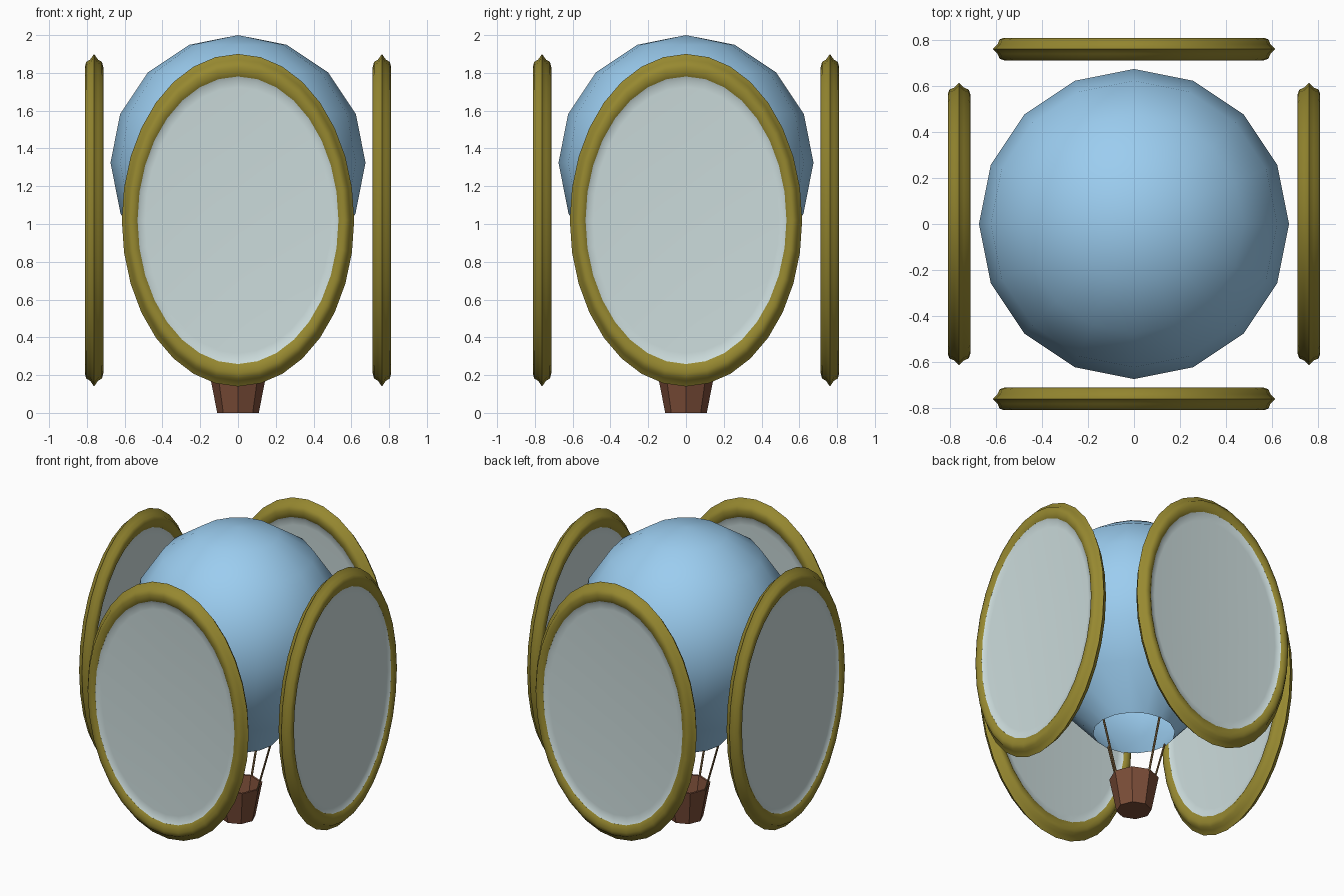
import bpy, bmesh, math
from mathutils import Vector

if "Cube" in bpy.data.objects:
    bpy.data.objects.remove(bpy.data.objects["Cube"])


def material(name, rgb):
    m = bpy.data.materials.new(name)
    m.diffuse_color = (*rgb, 1)
    m.use_nodes = True
    m.node_tree.nodes["Principled BSDF"].inputs["Base Color"].default_value = m.diffuse_color
    return m


BLUE = material("sky_blue", (0.33, 0.61, 0.87))
GOLD = material("old_gold", (0.31, 0.25, 0.03))
GLASS = material("pale_glass", (0.60, 0.71, 0.71))
BROWN = material("wicker_brown", (0.20, 0.075, 0.04))
ROPE = material("rope_tan", (0.22, 0.13, 0.05))


def lathe(name, profile, sides, mat, place, smooth=40, closed=False):
    """Revolve (radius, height) points; place(r, angle, h) gives the position."""
    bm = bmesh.new()
    rings = []
    for r, h in profile:
        if r == 0:
            rings.append([bm.verts.new(place(0, 0, h))] * sides)
        else:
            rings.append([bm.verts.new(place(r, math.tau * i / sides, h)) for i in range(sides)])
    pairs = list(zip(rings, rings[1:]))
    if closed:
        pairs.append((rings[-1], rings[0]))
    for a, b in pairs:
        for i in range(sides):
            j = (i + 1) % sides
            bm.faces.new(dict.fromkeys((a[i], a[j], b[j], b[i])))
    bmesh.ops.recalc_face_normals(bm, faces=bm.faces)
    me = bpy.data.meshes.new(name)
    bm.to_mesh(me)
    bm.free()
    me.materials.append(mat)
    ob = bpy.data.objects.new(name, me)
    bpy.context.collection.objects.link(ob)
    if smooth:
        bpy.ops.object.select_all(action='DESELECT')
        bpy.context.view_layer.objects.active = ob
        ob.select_set(True)
        bpy.ops.object.shade_smooth_by_angle(angle=math.radians(smooth))
    return ob


def upright(r, a, h):
    return (r * math.cos(a), r * math.sin(a), h)


# Balloon envelope: round top, lower part drawn down to an open mouth
R, CZ = 0.675, 1.325
MOUTH_Z, MOUTH_R = 0.56, 0.256
profile = [(0, CZ + R)]
for k in range(1, 5):
    a = math.radians(22.5 * k)
    profile.append((R * math.sin(a), CZ + R * math.cos(a)))
profile += [(0.622, 1.055), (0.477, 0.81), (MOUTH_R, MOUTH_Z)]
lathe("balloon_envelope", profile, 16, BLUE, upright)

# Basket: tapered tub with an open top
lathe("basket", [(0, 0), (0.11, 0), (0.155, 0.23), (0.14, 0.23), (0.10, 0.02), (0, 0.02)],
      8, BROWN, upright, smooth=0)

# Ropes from the basket rim to the mouth
for k, side in enumerate(("right", "back", "left", "front")):
    a = math.pi / 2 * k
    low, high = Vector(upright(0.147, a, 0.22)), Vector(upright(MOUTH_R - 0.006, a, MOUTH_Z + 0.01))
    d = high - low
    bpy.ops.mesh.primitive_cylinder_add(vertices=6, radius=0.007, depth=d.length,
                                        location=(low + high) / 2,
                                        rotation=d.to_track_quat('Z', 'Y').to_euler())
    rope = bpy.context.object
    rope.name = "rope_" + side
    rope.data.materials.append(ROPE)

# Oval framed panels, one on each side
HALF_W, HALF_H, MID_Z, OFFSET = 0.615, 0.88, 1.02, 0.762


def oval(r, a, t):
    return (HALF_W * r * math.cos(a), t - OFFSET, MID_Z + HALF_H * r * math.sin(a))


half = [(0.865, 0.036), (0.885, 0.046), (0.92, 0.049), (0.952, 0.042), (0.966, 0.021)]
frame_profile = half + [(1.0, 0)] + [(r, -t) for r, t in reversed(half)]
dish = [(0, 0.024), (0.80, 0.024), (0.845, 0.027), (0.87, 0.038)]
glass_profile = dish + [(r, -t) for r, t in reversed(dish)]

for k, side in enumerate(("front", "right", "back", "left")):
    for part, prof, mat, closed in (("frame", frame_profile, GOLD, True),
                                    ("glass", glass_profile, GLASS, False)):
        ob = lathe(f"{side}_panel_{part}", prof, 32, mat, oval, 50, closed)
        ob.rotation_euler.z = math.pi / 2 * k
